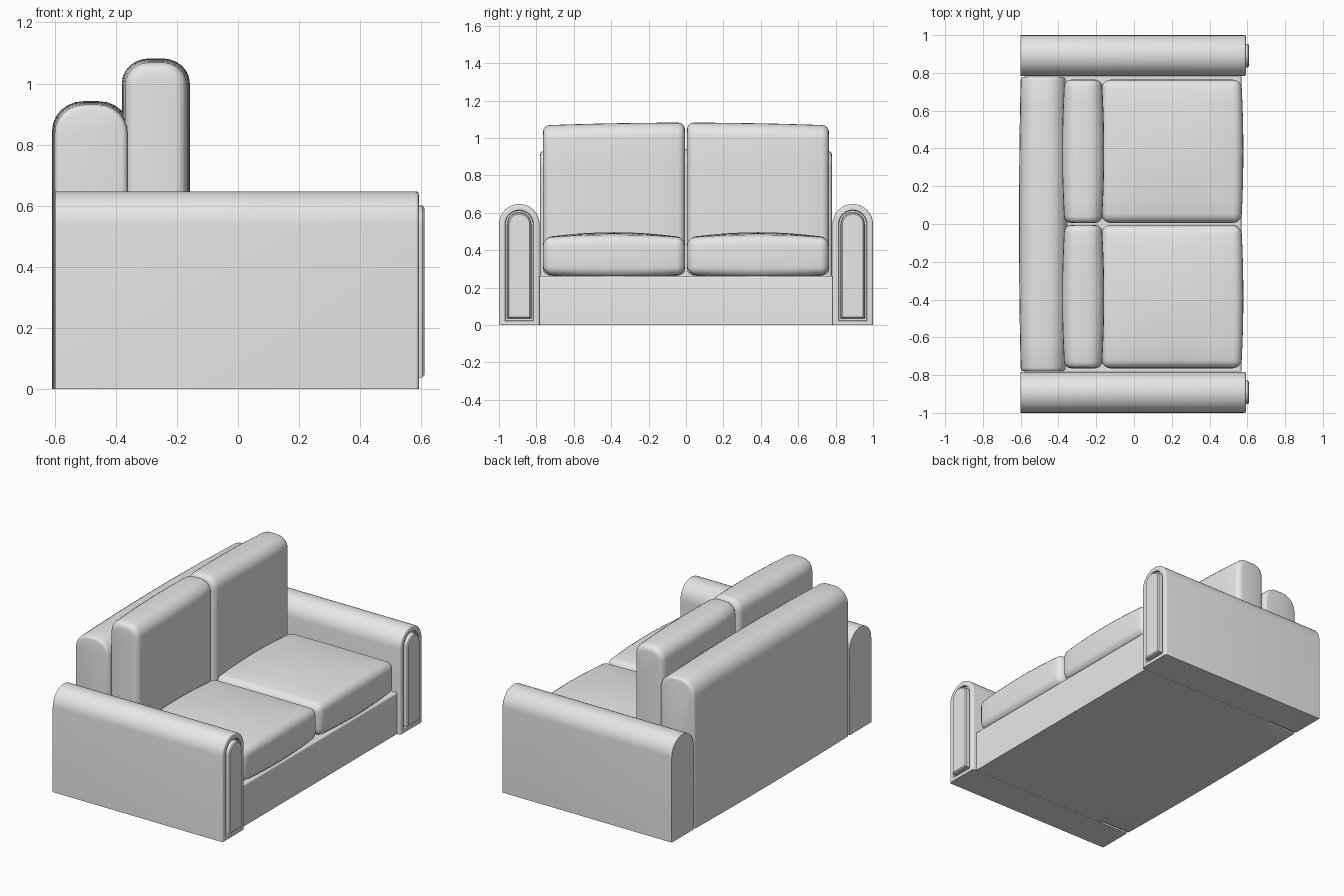
import bpy, bmesh, math
from mathutils import Vector

cube = bpy.data.objects.get("Cube")
if cube:
    bpy.data.objects.remove(cube, do_unlink=True)

GREY = (0.8, 0.8, 0.8, 1)
fabric = bpy.data.materials.new("light grey fabric")
fabric.use_nodes = True
fabric.diffuse_color = GREY
fabric.node_tree.nodes["Principled BSDF"].inputs["Base Color"].default_value = GREY


def finish(bm, name):
    bmesh.ops.recalc_face_normals(bm, faces=bm.faces)
    mesh = bpy.data.meshes.new(name)
    bm.to_mesh(mesh)
    bm.free()
    mesh.materials.append(fabric)
    obj = bpy.data.objects.new(name, mesh)
    bpy.context.collection.objects.link(obj)
    bpy.ops.object.select_all(action='DESELECT')
    obj.select_set(True)
    bpy.context.view_layer.objects.active = obj
    bpy.ops.object.shade_smooth_by_angle(angle=math.radians(32))


def bevel(bm, edges, width, segments):
    bmesh.ops.bevel(bm, geom=list(edges), offset=width, segments=segments,
                    profile=0.5, affect='EDGES')


def arch(lo, hi, top, radius, steps):
    """Outline standing on height 0 of its own base, rounded at the top corners."""
    def build(bottom):
        pts = [(lo, bottom), (hi, bottom)]
        for centre, start in ((hi - radius, 0), (lo + radius, math.pi / 2)):
            for i in range(steps + 1):
                a = start + i * math.pi / 2 / steps
                p = (centre + radius * math.cos(a), top - radius + radius * math.sin(a))
                if math.dist(p, pts[-1]) > 0.001:
                    pts.append(p)
        return pts
    return build


def prism(points, axis, start, end):
    """Extrude an upright outline along axis 0 (x) or 1 (y)."""
    bm = bmesh.new()
    verts = [bm.verts.new((start, u, v) if axis == 0 else (u, start, v)) for u, v in points]
    cap = bm.faces.new(verts)
    out = bmesh.ops.extrude_face_region(bm, geom=[cap])
    shift = Vector((0, 0, 0))
    shift[axis] = end - start
    bmesh.ops.translate(bm, vec=shift, verts=[g for g in out["geom"] if isinstance(g, bmesh.types.BMVert)])
    bmesh.ops.recalc_face_normals(bm, faces=bm.faces)
    return bm


def cap_edges(bm, axis, at):
    return [e for e in bm.edges if all(abs(v.co[axis] - at) < 1e-4 for v in e.verts)]


def box(lo, hi):
    bm = bmesh.new()
    bmesh.ops.create_cube(bm, size=1)
    lo, hi = Vector(lo), Vector(hi)
    for v in bm.verts:
        v.co = (lo + hi) / 2 + v.co * (hi - lo)
    return bm


def slice_up(bm, axis, lo, hi, count):
    normal = Vector((0, 0, 0))
    normal[axis] = 1
    for i in range(1, count):
        bmesh.ops.bisect_plane(bm, geom=bm.verts[:] + bm.edges[:] + bm.faces[:],
                               plane_co=normal * (lo + (hi - lo) * i / count), plane_no=normal)


def puff(bm, axis, across, amount, below=True):
    """Swell the shape along one axis, most in the middle of the 'across' axes."""
    span = [(min(v.co[a] for v in bm.verts), max(v.co[a] for v in bm.verts)) for a in range(3)]
    mid = [(a + b) / 2 for a, b in span]
    half = [(b - a) / 2 for a, b in span]
    for v in bm.verts:
        t = (v.co[axis] - mid[axis]) / half[axis]
        if t < 0 and not below:
            continue
        for a in across:
            t *= 1 - ((v.co[a] - mid[a]) / half[a]) ** 2
        v.co[axis] += amount * t


# Frame: base and padded back
base = box((-0.4, -0.782, 0), (0.568, 0.782, 0.262))
bevel(base, [e for e in base.edges if all(v.co.x > 0.5 and v.co.z > 0.2 for v in e.verts)], 0.01, 3)
finish(base, "base")

back = prism(arch(-0.6, -0.362, 0.93, 0.095, 6)(0), 1, -0.78, 0.78)
bevel(back, cap_edges(back, 1, -0.78) + cap_edges(back, 1, 0.78), 0.018, 3)
for v in back.verts:
    v.co.z = max(v.co.z, 0)
slice_up(back, 1, -0.75, 0.75, 12)
puff(back, 0, [1], 0.009)
puff(back, 2, [1], 0.012, below=False)
finish(back, "back")

for side, label in ((1, "left"), (-1, "right")):
    # Arm with a rounded top and a raised panel set in a groove on its front end
    mid, half = side * 0.8915, 0.1085
    arm = prism(arch(mid - half, mid + half, 0.647, half, 8)(0), 0, -0.6, 0.592)
    bevel(arm, [e for e in cap_edges(arm, 0, 0.592) if max(v.co.z for v in e.verts) > 0.01], 0.01, 3)
    face = max((f for f in arm.faces if f.normal.x > 0.9), key=lambda f: f.calc_area())
    for width, depth in ((0.022, 0), (0.003, -0.014), (0.009, 0), (0.003, 0.026), (0.007, 0.006)):
        bmesh.ops.inset_region(arm, faces=[face], thickness=width, depth=depth, use_even_offset=True)
    finish(arm, label + "_arm")

    # Seat cushion, puffed on all sides
    near, far = sorted((side * 0.006, side * 0.764))
    seat = box((-0.17, near, 0.27), (0.568, far, 0.468))
    bevel(seat, seat.edges[:], 0.045, 5)
    slice_up(seat, 0, -0.125, 0.523, 8)
    slice_up(seat, 1, near + 0.045, far - 0.045, 8)
    puff(seat, 2, [0, 1], 0.016)
    puff(seat, 2, [1], 0.012)
    puff(seat, 0, [1], 0.011)
    finish(seat, label + "_seat_cushion")

    # Back cushion, rounded over the top and swelling towards the sofa's middle
    cushion = prism(arch(-0.368, -0.17, 1.067, 0.075, 6)(0.264), 1, near, far)
    bevel(cushion, cap_edges(cushion, 1, near) + cap_edges(cushion, 1, far), 0.035, 4)
    slice_up(cushion, 1, near + 0.035, far - 0.035, 8)
    slice_up(cushion, 2, 0.3, 0.98, 6)
    puff(cushion, 0, [1], 0.012)
    for v in cushion.verts:
        if v.co.z > 0.985:
            v.co.z += 0.015 * (1 - (v.co.y / 0.78) ** 2)
    finish(cushion, label + "_back_cushion")
